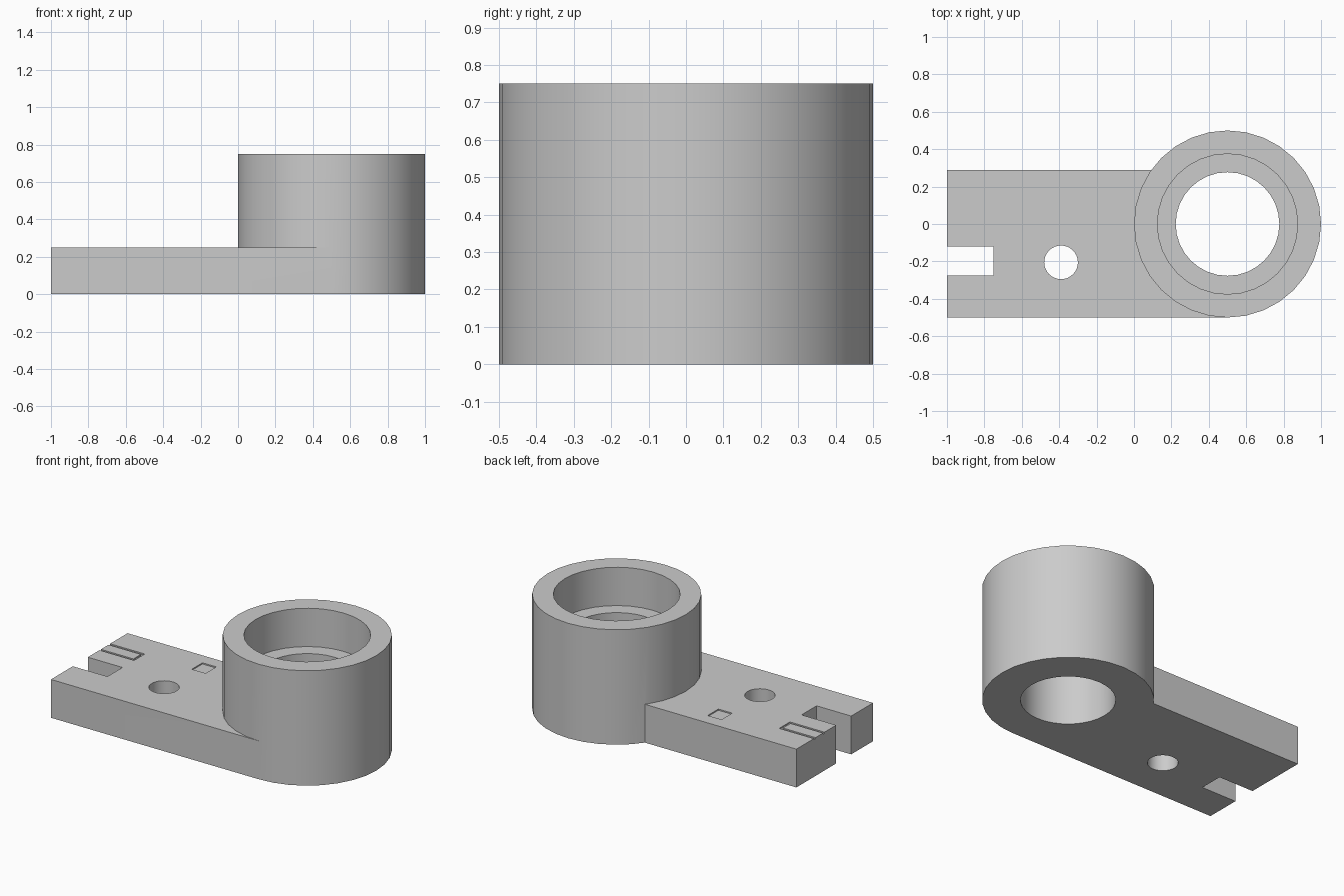
import bpy, bmesh, math
from mathutils import Matrix, Vector

if "Cube" in bpy.data.objects:
    bpy.data.objects.remove(bpy.data.objects["Cube"])

grey = bpy.data.materials.new("plain grey")
grey.diffuse_color = (0.6, 0.6, 0.6, 1)
grey.use_nodes = True
grey.node_tree.nodes["Principled BSDF"].inputs["Base Color"].default_value = grey.diffuse_color


def to_object(name, bm):
    bmesh.ops.recalc_face_normals(bm, faces=bm.faces)
    mesh = bpy.data.meshes.new(name)
    bm.to_mesh(mesh)
    bm.free()
    mesh.materials.append(grey)
    ob = bpy.data.objects.new(name, mesh)
    bpy.context.collection.objects.link(ob)
    return ob


def box(name, lo, hi):
    lo, hi = Vector(lo), Vector(hi)
    bm = bmesh.new()
    bmesh.ops.create_cube(bm, size=1, matrix=Matrix.Translation((lo + hi) / 2)
                          @ Matrix.Diagonal((*(hi - lo), 1)))
    return to_object(name, bm)


def cylinder(name, x, y, r, z0, z1, n=32):
    bm = bmesh.new()
    ring = [bm.verts.new((x + r * math.cos(2 * math.pi * i / n),
                          y + r * math.sin(2 * math.pi * i / n), z0)) for i in range(n)]
    face = bm.faces.new(ring)
    new = bmesh.ops.extrude_face_region(bm, geom=[face], use_keep_orig=True)["geom"]
    bmesh.ops.translate(bm, vec=(0, 0, z1 - z0),
                        verts=[v for v in new if isinstance(v, bmesh.types.BMVert)])
    return to_object(name, bm)


def combine(target, other, operation):
    mod = target.modifiers.new(operation, 'BOOLEAN')
    mod.operation, mod.solver, mod.object = operation, 'EXACT', other
    bpy.context.view_layer.objects.active = target
    bpy.ops.object.modifier_apply(modifier=mod.name)
    bpy.data.objects.remove(other, do_unlink=True)


# Flat arm joined to the round socket
bracket = box("bracket", (-1, -0.5, 0), (0.5, 0.29, 0.25))
combine(bracket, cylinder("socket", 0.5, 0, 0.5, 0, 0.75), 'UNION')

# Shallow groove cutter that leaves a flush bar in its middle
groove = box("groove", (-1.1, 0, 0.242), (-0.75, 0.11, 0.35))
combine(groove, box("bar", (-1.2, 0.015, 0.2), (-0.765, 0.093, 0.4)), 'DIFFERENCE')

# Stepped bore, bolt hole, end slot and shallow marks
for cutter in (
    cylinder("counterbore", 0.5, 0, 0.375, 0.5, 0.9),
    cylinder("bore", 0.5, 0, 0.277, -0.1, 0.6),
    cylinder("bolt_hole", -0.39, -0.205, 0.09, -0.1, 0.4),
    box("end_slot", (-1.1, -0.275, -0.1), (-0.75, -0.12, 0.4)),
    box("square_pocket", (-0.4, 0.095, 0.242), (-0.3, 0.205, 0.35)),
    groove,
):
    combine(bracket, cutter, 'DIFFERENCE')

# Smooth the round walls, keep the edges sharp
bpy.ops.object.select_all(action='DESELECT')
bracket.select_set(True)
bpy.context.view_layer.objects.active = bracket
bpy.ops.object.shade_smooth_by_angle(angle=math.radians(30))
